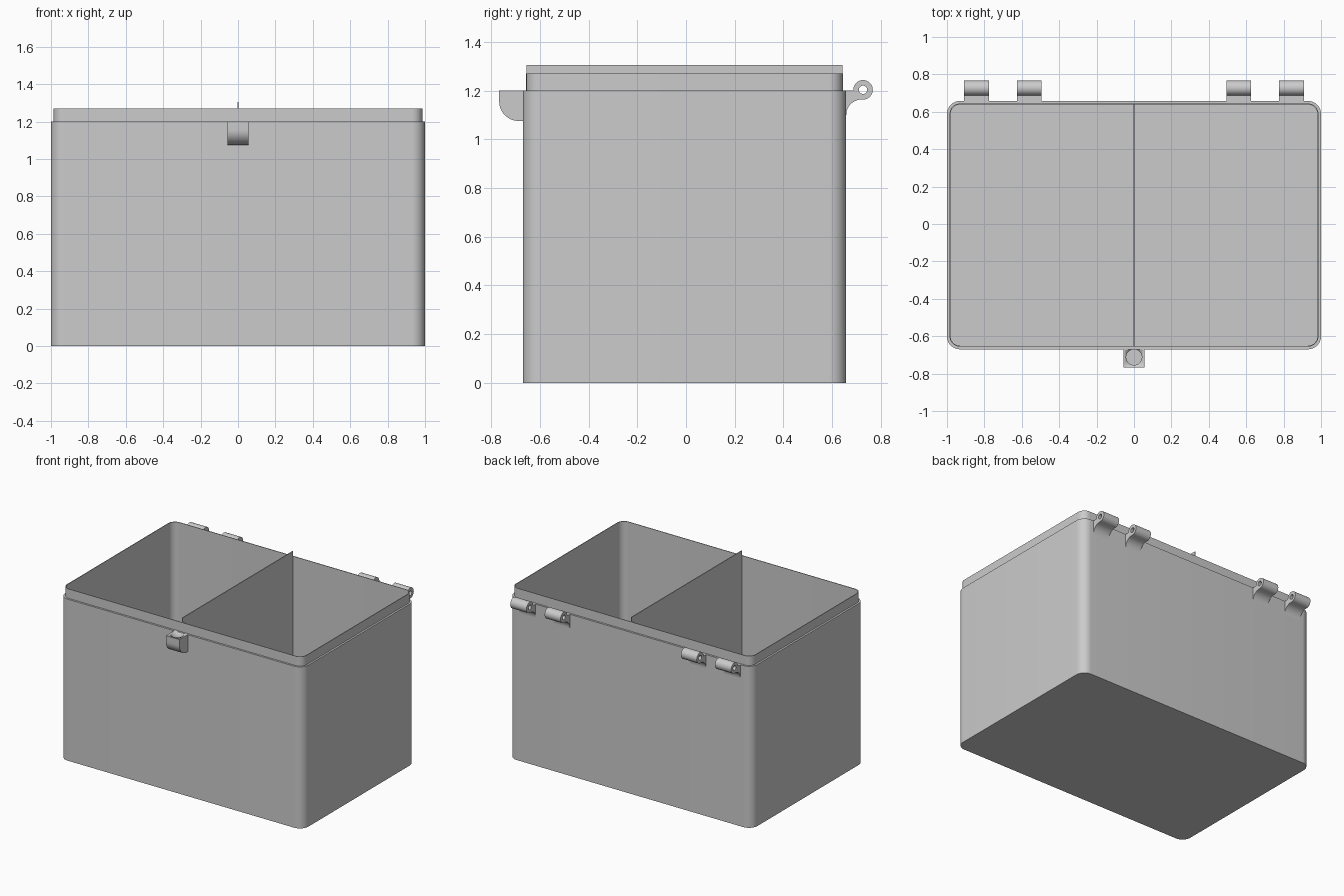
import bpy, bmesh
from math import sin, cos, pi, radians
from mathutils import Vector

cube = bpy.data.objects.get("Cube")
if cube:
    bpy.data.objects.remove(cube)

grey = bpy.data.materials.new("grey plastic")
grey.use_nodes = True
colour = (0.6, 0.6, 0.6, 1)
grey.diffuse_color = colour
grey.node_tree.nodes["Principled BSDF"].inputs["Base Color"].default_value = colour

MID_Y = -0.006       # centre of the box body
RIM_Z = 1.2          # height of the outer wall


def arc(cx, cy, r, a0, a1, n):
    """Points on an arc, angles in degrees."""
    return [(cx + r * cos(radians(a0 + (a1 - a0) * i / n)),
             cy + r * sin(radians(a0 + (a1 - a0) * i / n))) for i in range(n + 1)]


def rounded_ring(hx, hy, r, z):
    """Rounded rectangle around the body centre."""
    ring = []
    for sx, sy, a in ((1, 1, 0), (-1, 1, 90), (-1, -1, 180), (1, -1, 270)):
        ring += arc(sx * (hx - r), sy * (hy - r) + MID_Y, r, a, a + 90, 12)
    return [Vector((x, y, z)) for x, y in ring]


def loft(name, rings, loop=False):
    """Skin equal rings; cap the ends unless they close on themselves."""
    bm = bmesh.new()
    rows = [[bm.verts.new(p) for p in ring] for ring in rings]
    n = len(rows[0])
    pairs = list(zip(rows, rows[1:]))
    if loop:
        pairs.append((rows[-1], rows[0]))
    else:
        bm.faces.new(rows[0])
        bm.faces.new(rows[-1])
    for a, b in pairs:
        for i in range(n):
            j = (i + 1) % n
            bm.faces.new((a[i], a[j], b[j], b[i]))
    bmesh.ops.recalc_face_normals(bm, faces=bm.faces)
    mesh = bpy.data.meshes.new(name)
    bm.to_mesh(mesh)
    bm.free()
    mesh.materials.append(grey)
    obj = bpy.data.objects.new(name, mesh)
    bpy.context.collection.objects.link(obj)
    bpy.ops.object.select_all(action='DESELECT')
    obj.select_set(True)
    bpy.context.view_layer.objects.active = obj
    bpy.ops.object.shade_smooth_by_angle(angle=radians(30))
    return obj


def across(profile, x):
    """Place a (y, z) profile at x."""
    return [Vector((x, y, z)) for y, z in profile]


# Open box: outer wall, ledge, thin raised lip, cavity and floor
loft("box_body", [
    rounded_ring(1.0, 0.664, 0.07, 0),
    rounded_ring(1.0, 0.664, 0.07, RIM_Z),
    rounded_ring(0.986, 0.65, 0.056, RIM_Z),
    rounded_ring(0.986, 0.65, 0.056, 1.27),
    rounded_ring(0.981, 0.645, 0.051, 1.27),
    rounded_ring(0.981, 0.645, 0.051, 0.015),
])

# Thin divider standing above the lip
sheet = [(-0.655, 0.01), (0.643, 0.01), (0.643, 1.305), (-0.655, 1.305)]
loft("divider", [across(sheet, -0.003), across(sheet, 0.003)])

# Front catch with a rounded underside and a round pocket in its top
catch_profile = [(-0.66, RIM_Z), (-0.767, RIM_Z)]
catch_profile += arc(-0.687, 1.155, 0.08, 180, 270, 14) + [(-0.66, 1.075)]
catch = loft("front_catch", [across(catch_profile, -0.056), across(catch_profile, 0.056)])
pocket = loft("catch_pocket_cutter", [
    [Vector((x, y, z)) for x, y in arc(0, -0.712, 0.042, 0, 360, 32)[:-1]]
    for z in (1.15, 1.25)])
pocket.hide_render = True
pocket.display_type = 'WIRE'
cut = catch.modifiers.new("pocket", 'BOOLEAN')
cut.object = pocket
cut.operation = 'DIFFERENCE'
cut.solver = 'EXACT'
bpy.context.view_layer.objects.active = catch
bpy.ops.object.modifier_apply(modifier="pocket")
bpy.data.objects.remove(pocket)

# Rear hinge knuckles: a tube on a flared arm, two on each side
HY, HZ, HR = 0.727, 1.203, 0.04
outer = arc(HY, HZ, HR, 0, 360, 32)[:-1]
inner = arc(HY, HZ, 0.017, 0, 360, 32)[:-1]
arm = [(0.65, RIM_Z), (0.65, 1.1)]
arm += arc(0.721, 1.1, 0.063, 180, 90, 10) + arc(HY, HZ, HR - 0.001, 265, 184, 8)
for side, label in ((1, "left"), (-1, "right")):
    for x0, x1, place in ((0.495, 0.625, "inner"), (0.775, 0.908, "outer")):
        a, b = side * x0, side * x1
        loft(f"{label}_{place}_hinge_tube",
             [across(outer, a), across(outer, b), across(inner, b), across(inner, a)], True)
        loft(f"{label}_{place}_hinge_arm", [across(arm, a), across(arm, b)])
